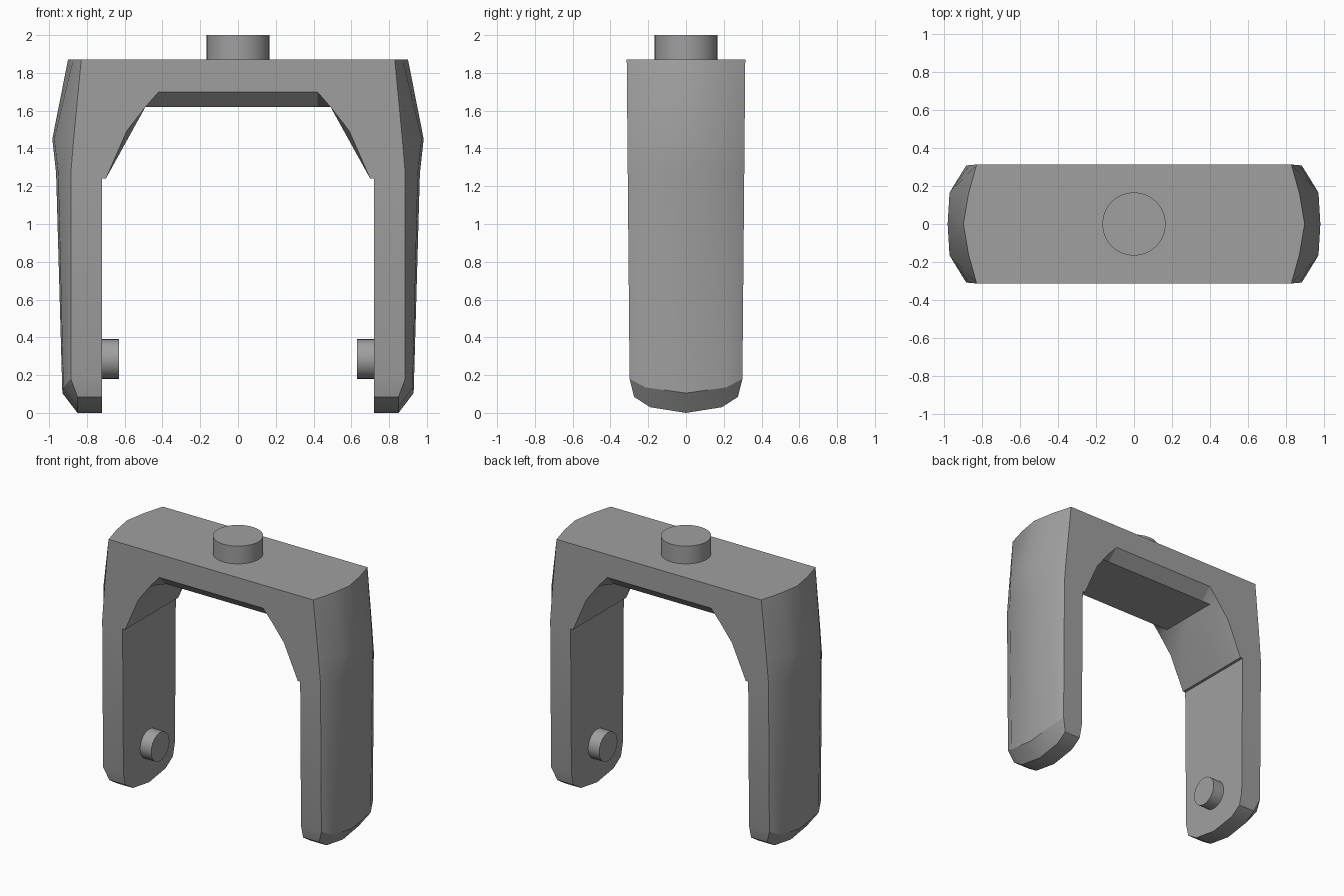
import bpy, bmesh, math
from mathutils import Vector

if "Cube" in bpy.data.objects:
    bpy.data.objects.remove(bpy.data.objects["Cube"], do_unlink=True)

grey = bpy.data.materials.new("mid_grey")
grey.use_nodes = True
colour = (0.35, 0.35, 0.35, 1)
grey.diffuse_color = colour
grey.node_tree.nodes["Principled BSDF"].inputs["Base Color"].default_value = colour


def activate(obj):
    bpy.ops.object.select_all(action='DESELECT')
    obj.select_set(True)
    bpy.context.view_layer.objects.active = obj


def side_y(z):
    """Half depth of the fork, tapering slightly towards the feet."""
    return 0.297 + 0.009 * z


# Outer leg shell: rows of (front edge, middle, centre line), top to bottom
rows = [
    [(.83, side_y(1.87), 1.87), (.873, .16, 1.87), (.90, 0, 1.87)],
    [(.87, side_y(1.45), 1.45), (.973, .165, 1.45), (.983, 0, 1.45)],
    [(.885, side_y(1.27), 1.27), (.952, .2, 1.27), (.963, 0, 1.27)],
    [(.885, side_y(.18), .18), (.925, .215, .135), (.93, 0, .105)],
    [(.85, .275, .085), (.85, .19, .03), (.85, 0, 0)],
]
# Opening arch at the front face and at the inner edge of its bevel
arch_face = [(.70, 1.24), (.59, 1.49), (.49, 1.62), (.42, 1.70), (0, 1.70)]
arch_core = [(.70, 1.24), (.595, 1.43), (.49, 1.62), (.42, 1.62), (0, 1.62)]
face = [(x, side_y(z), z) for x, z in arch_face]
core = [(x, .23, z) for x, z in arch_core]
mid = [(x, 0, z) for x, z in arch_core]

# One quarter of the fork, completed by mirroring
bm = bmesh.new()


def add_face(points, direction):
    f = bm.faces.new([bm.verts.new(p) for p in points])
    f.normal_update()
    if f.normal.dot(Vector(direction)) < 0:
        f.normal_flip()


def strips(lines, direction):
    for a, b in zip(lines, lines[1:]):
        for i in range(len(a) - 1):
            add_face([a[i], a[i + 1], b[i + 1], b[i]], direction)


inner_x = .72
feet = [(inner_x, y, z) for _, y, z in rows[-1]]
shoulder = (inner_x, side_y(.18), .18)
ledge = (inner_x, side_y(1.24), 1.24)

strips(rows[:4], (1, .5, 0))                                    # outer shell
strips(rows[3:], (1, .3, -1))                                   # foot bevel
strips([rows[-1], feet], (0, .3, -1))                           # foot sole
add_face([shoulder, rows[3][0], rows[4][0], feet[0]], (0, 1, -.5))
strips([face, core], (-.2, .6, -1))                             # arch bevel
strips([core, mid], (-.5, 0, -1))                               # arch underside
add_face([ledge, face[0], core[0], mid[0], (inner_x, 0, 1.24)], (0, 0, -1))
add_face([ledge, shoulder] + feet + [(inner_x, 0, 1.24)], (-1, 0, 0))
add_face([r[0] for r in rows[:4]] + [shoulder, ledge] + face
         + [(0, side_y(1.87), 1.87)], (0, 1, 0))                # flat side
add_face([(0, 0, 1.87), (0, side_y(1.87), 1.87)] + rows[0], (0, 0, 1))
bmesh.ops.remove_doubles(bm, verts=bm.verts, dist=0.0005)

mesh = bpy.data.meshes.new("fork_body")
bm.to_mesh(mesh)
bm.free()
body = bpy.data.objects.new("fork_body", mesh)
bpy.context.collection.objects.link(body)
mesh.materials.append(grey)
activate(body)
mirror = body.modifiers.new("mirror", 'MIRROR')
mirror.use_axis = (True, True, False)
bpy.ops.object.modifier_apply(modifier="mirror")
bpy.ops.object.shade_smooth_by_angle(angle=math.radians(30))


def peg(name, location, radius, depth, rotation=(0, 0, 0)):
    bpy.ops.mesh.primitive_cylinder_add(vertices=32, radius=radius, depth=depth,
                                        location=location, rotation=rotation)
    obj = bpy.context.object
    obj.name = name
    obj.data.materials.append(grey)
    bpy.ops.object.shade_smooth_by_angle(angle=math.radians(30))


# Mounting stud on top and the two axle pegs facing inwards
peg("top_stud", (0, 0, 1.925), .167, .15)
for side, name in ((1, "left_axle_peg"), (-1, "right_axle_peg")):
    peg(name, (side * .685, 0, .285), .105, .11, (0, math.pi / 2, 0))
